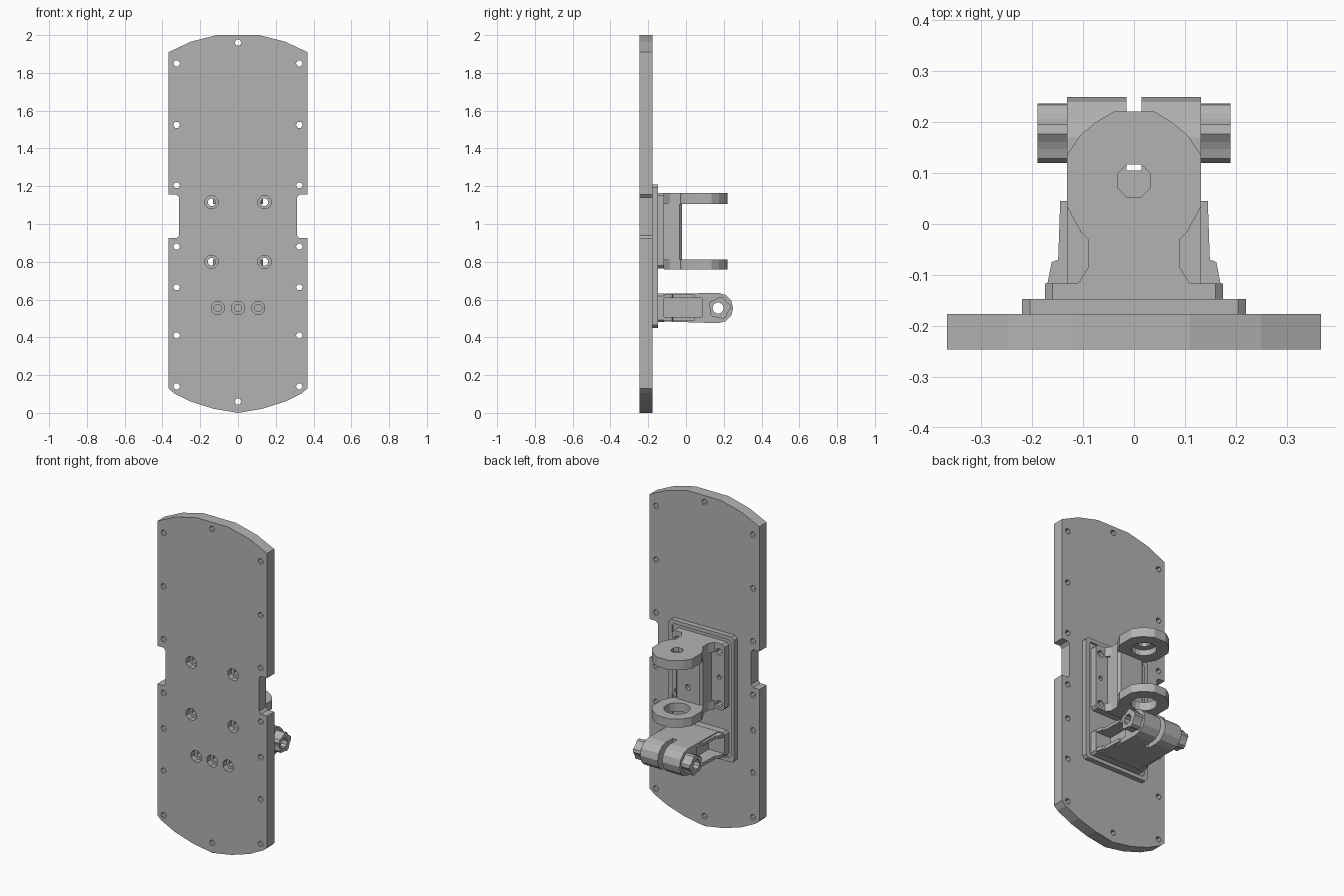
import bpy, bmesh
from math import cos, sin, pi, radians

old = bpy.data.objects.get("Cube")
if old:
    bpy.data.objects.remove(old, do_unlink=True)

grey = bpy.data.materials.new("plain grey")
grey.use_nodes = True
GREY = (0.45, 0.45, 0.45, 1)
grey.diffuse_color = GREY
grey.node_tree.nodes["Principled BSDF"].inputs["Base Color"].default_value = GREY

PLACE = {"x": lambda a, b, d: (d, a, b),
         "y": lambda a, b, d: (a, d, b),
         "z": lambda a, b, d: (a, b, d)}


def build(name, prisms):
    """One object from prisms given as (axis, outline, low, high)."""
    bm = bmesh.new()
    for axis, pts, lo, hi in prisms:
        ends = [[bm.verts.new(PLACE[axis](a, b, d)) for a, b in pts] for d in (lo, hi)]
        bm.faces.new(ends[0])
        bm.faces.new(ends[1][::-1])
        n = len(pts)
        for i in range(n):
            j = (i + 1) % n
            bm.faces.new((ends[0][i], ends[0][j], ends[1][j], ends[1][i]))
    bmesh.ops.recalc_face_normals(bm, faces=bm.faces)
    mesh = bpy.data.meshes.new(name)
    bm.to_mesh(mesh)
    bm.free()
    mesh.materials.append(grey)
    obj = bpy.data.objects.new(name, mesh)
    bpy.context.scene.collection.objects.link(obj)
    return obj


def cut(obj, *prisms):
    """Subtract prisms one after another, then keep the cut mesh."""
    cutter = build("cutter", prisms)
    cutter.hide_render = True
    mod = obj.modifiers.new("cut", "BOOLEAN")
    mod.operation = "DIFFERENCE"
    mod.solver = "EXACT"
    mod.object = cutter
    graph = bpy.context.evaluated_depsgraph_get()
    mesh = bpy.data.meshes.new_from_object(obj.evaluated_get(graph))
    obj.modifiers.clear()
    obj.data = mesh
    bpy.data.objects.remove(cutter, do_unlink=True)


def ring(a, b, r, n=12, start=0.0):
    return [(a + r * cos(start + 2 * pi * i / n), b + r * sin(start + 2 * pi * i / n))
            for i in range(n)]


def box(a0, a1, b0, b1, c=0.0):
    """Rectangle, with cut corners when c is given."""
    if not c:
        return [(a0, b0), (a1, b0), (a1, b1), (a0, b1)]
    return [(a0 + c, b0), (a1 - c, b0), (a1, b0 + c), (a1, b1 - c),
            (a1 - c, b1), (a0 + c, b1), (a0, b1 - c), (a0, b0 + c)]


def mirrored(half):
    """Close a right-hand half outline across the centre line."""
    return half + [(-a, b) for a, b in reversed(half) if a > 0]


FRONT, BACK = -0.247, -0.177
PAD, BASE = -0.147, -0.117
clevis_screws = [(s * 0.14, z) for s in (-1, 1) for z in (0.80, 1.115)]
arm_screws = [(x, 0.555) for x in (-0.107, 0, 0.107)]
screws = clevis_screws + arm_screws


def screw_holes(spots, r=0.021):
    return [("y", ring(x, z, r, 8, pi / 8), -0.3, BASE + 0.01) for x, z in spots]


# Long back board with bowed ends and side notches
plate = build("back_board", [("y", mirrored([
    (0, 0), (0.13, 0.022), (0.25, 0.06), (0.34, 0.105), (0.367, 0.13),
    (0.367, 0.925), (0.325, 0.925), (0.312, 0.94), (0.312, 1.14), (0.325, 1.155),
    (0.367, 1.155), (0.367, 1.91), (0.25, 1.965), (0.11, 2.0)]), FRONT, BACK)])
rim_holes = [(s * 0.325, z) for s in (-1, 1)
             for z in (0.14, 0.41, 0.665, 0.88, 1.205, 1.525, 1.85)]
rim_holes += [(0, 0.06), (0, 1.96)]
cut(plate, *[("y", ring(x, z, 0.018, 6), -0.3, -0.1) for x, z in rim_holes],
    *screw_holes(screws))
cut(plate, *[("y", ring(x, z, 0.037, 8, pi / 8), -0.3, -0.212) for x, z in screws])

# Mounting pad with a raised rim
pad = build("mounting_pad", [("y", box(-0.22, 0.22, 0.45, 1.21, 0.016), BACK, PAD)])
cut(pad, ("y", box(-0.197, 0.197, 0.473, 1.187, 0.014), PAD - 0.012, 0))
cut(pad, *screw_holes(screws))

# Clevis base and upright web
clevis_base = build("clevis_base", [
    ("y", box(-0.175, 0.175, 0.765, 1.165, 0.015), PAD - 0.012, BASE)])
cut(clevis_base, *screw_holes(clevis_screws),
    *[("y", ring(s * 0.14, 0.96, 0.014, 8), -0.14, 0) for s in (-1, 1)])
web = build("clevis_web", [("z", mirrored([
    (0.09, BASE), (0.09, -0.035), (0.075, -0.02)]), 0.81, 1.107)])
cut(web, ("y", ring(0, 0.9, 0.018, 8), -0.09, 0.1))

# Two rounded clevis ears around the upright pivot
PIVOT = 0.085
ear_shape = mirrored([(0.11, BASE), (0.09, -0.085), (0.09, -0.03), (0.105, -0.015),
                      (0.132, 0.035), (0.132, 0.135), (0.105, 0.175),
                      (0.075, 0.2), (0.04, 0.221)])
for name, lo, hi in (("lower_ear", 0.76, 0.812), ("upper_ear", 1.107, 1.165)):
    ear = build(name, [("z", ear_shape, lo, hi)])
    if name == "upper_ear":
        cut(ear, ("z", ring(0, PIVOT, 0.07, 16), lo - 0.1, lo + 0.035))
        cut(ear, ("z", ring(0, PIVOT, 0.035, 8, pi / 8), lo - 0.1, hi + 0.1))
    else:
        cut(ear, ("z", ring(0, PIVOT, 0.073, 16), lo - 0.1, hi + 0.1))

# Hinge arm: solid block with rounded end, side pockets and centre slot
AY, AZ, AR = 0.17, 0.555, 0.08
nose = [(AY + AR * cos(radians(t)), AZ + AR * sin(radians(t))) for t in range(-90, 91, 30)]
arm = build("hinge_arm", [("x", [(PAD - 0.012, 0.485)] + nose + [(PAD - 0.012, 0.63)],
                           -0.132, 0.132)])
cut(arm, *[("x", box(BASE, 0.085, 0.507, 0.608), *sorted((s * 0.07, s * 0.3)))
           for s in (-1, 1)])
cut(arm, ("z", box(-0.015, 0.015, 0.105, 0.4), 0.3, 0.8))
cut(arm, ("x", ring(AY, AZ, 0.03, 10), -0.3, 0.3))

arm_base = build("arm_base", [
    ("y", box(-0.175, 0.175, 0.48, 0.632, 0.012), PAD - 0.012, BASE)])
cut(arm_base, *screw_holes(arm_screws, 0.018))

# Flared gussets and fluted hinge knuckles on both sides
flutes = [(AY + 0.007 + r * cos(t), AZ + r * sin(t))
          for i in range(20)
          for r, t in [((0.06, 0.06, 0.051, 0.051)[i % 4], 2 * pi * i / 20)]]
for side, s in (("left", 1), ("right", -1)):
    flare = [(s * a, b) for a, b in ((0.125, 0.045), (0.145, 0.045), (0.149, -0.07),
                                     (0.162, -0.075), (0.17, BASE), (0.125, BASE))]
    build(side + "_gussets", [("z", flare, 0.487, 0.507), ("z", flare, 0.608, 0.626)])
    knuckle = build(side + "_knuckle", [("x", flutes, *sorted((s * 0.132, s * 0.19)))])
    cut(knuckle, ("x", ring(AY, AZ, 0.03, 10), -0.3, 0.3))
